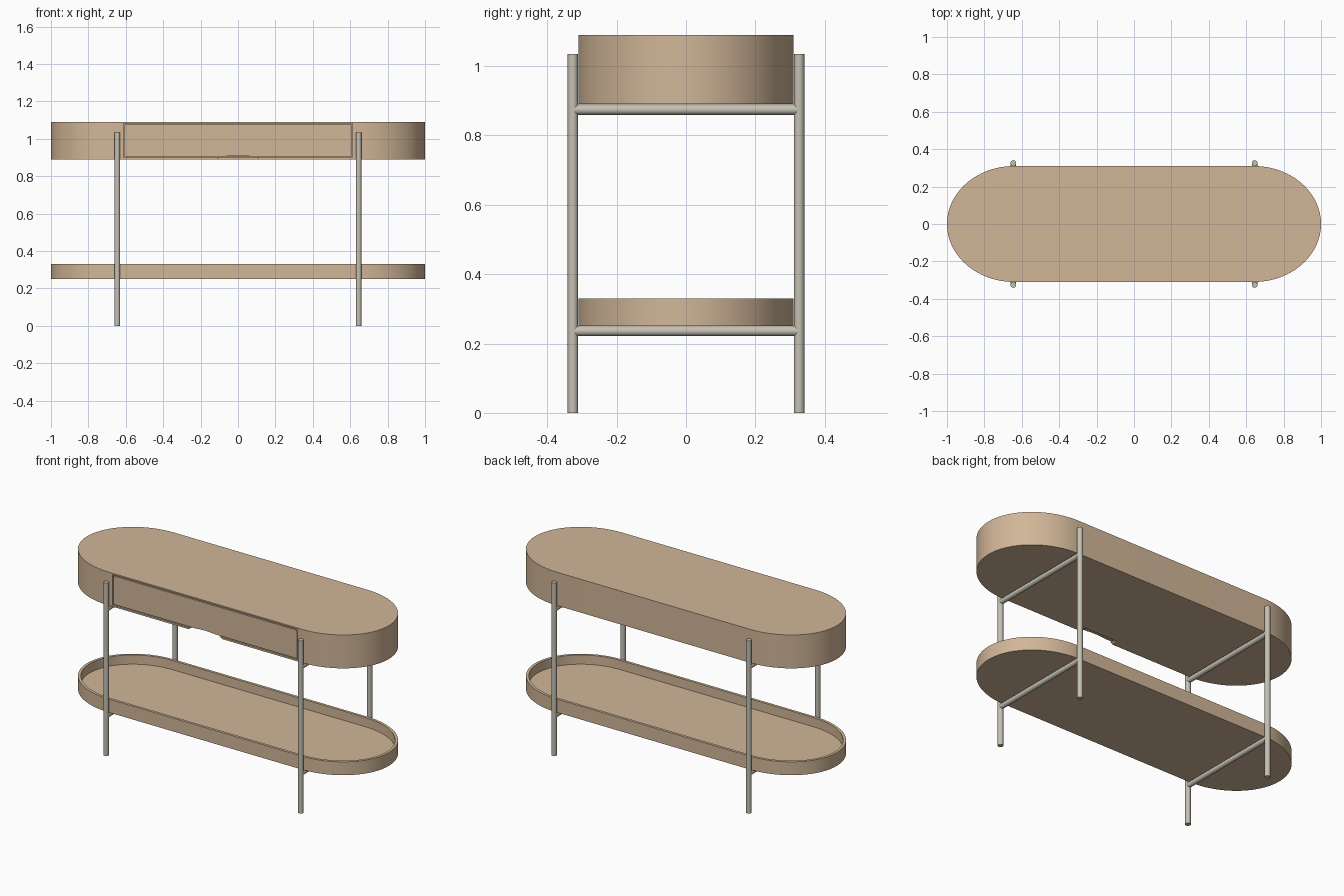
import bpy, bmesh, math

if "Cube" in bpy.data.objects:
    bpy.data.objects.remove(bpy.data.objects["Cube"])


def material(name, rgb):
    m = bpy.data.materials.new(name)
    m.diffuse_color = (*rgb, 1)
    m.use_nodes = True
    m.node_tree.nodes["Principled BSDF"].inputs["Base Color"].default_value = m.diffuse_color
    return m


WOOD = material("light_wood", (0.64, 0.47, 0.315))
METAL = material("warm_grey_metal", (0.56, 0.53, 0.45))


def finish(bm, name, mat):
    bmesh.ops.recalc_face_normals(bm, faces=bm.faces)
    me = bpy.data.meshes.new(name)
    bm.to_mesh(me)
    bm.free()
    ob = bpy.data.objects.new(name, me)
    bpy.context.collection.objects.link(ob)
    me.materials.append(mat)
    return ob


def smooth(ob):
    bpy.ops.object.select_all(action='DESELECT')
    ob.select_set(True)
    bpy.context.view_layer.objects.active = ob
    bpy.ops.object.shade_smooth_by_angle(angle=math.radians(30))


def outline(inset=0.0, n=48):
    """Long oval: straight sides with elliptical ends."""
    pts = []
    for side, start in ((1, -90), (-1, 90)):
        for i in range(n + 1):
            a = math.radians(start + 180 * i / n)
            pts.append((side * 0.64 + (0.36 - inset) * math.cos(a),
                        (0.31 - inset) * math.sin(a)))
    return pts


def oval(name, rings):
    """Loft through (inset, z) rings, capped at both ends."""
    bm = bmesh.new()
    loops = [[bm.verts.new((x, y, z)) for x, y in outline(i)] for i, z in rings]
    for a, b in zip(loops, loops[1:]):
        for k in range(len(a)):
            j = (k + 1) % len(a)
            bm.faces.new((a[k], a[j], b[j], b[k]))
    bm.faces.new(loops[0][::-1])
    bm.faces.new(loops[-1])
    return finish(bm, name, WOOD)


def box(name, lo, hi):
    bm = bmesh.new()
    bmesh.ops.create_cube(bm, size=1)
    for v in bm.verts:
        v.co = [(l + h) / 2 + c * (h - l) for l, h, c in zip(lo, hi, v.co)]
    return finish(bm, name, WOOD)


def rod(name, p, length, along_y=False):
    """Thin round tube centred on p."""
    bpy.ops.mesh.primitive_cylinder_add(
        vertices=24, radius=0.015, depth=length, location=p,
        rotation=(math.pi / 2 if along_y else 0, 0, 0))
    ob = bpy.context.object
    ob.name = name
    ob.data.materials.append(METAL)
    smooth(ob)


def cut(ob, cutter):
    m = ob.modifiers.new("cut", 'BOOLEAN')
    m.operation = 'DIFFERENCE'
    m.solver = 'EXACT'
    m.object = cutter
    bpy.context.view_layer.objects.active = ob
    bpy.ops.object.modifier_apply(modifier=m.name)


# Cabinet body with a drawer opening, and the flush drawer front
body = oval("cabinet_body", [(0, 0.89), (0, 1.09)])
opening = box("opening_cutter", (-0.613, -0.40, 0.90), (0.613, -0.25, 1.082))
drawer = box("drawer_front", (-0.607, -0.31, 0.906), (0.607, -0.252, 1.076))

# Shallow finger pull under the front edge
bpy.ops.mesh.primitive_cylinder_add(vertices=64, radius=1, depth=1,
                                    location=(0, -0.31, 0.89),
                                    rotation=(math.pi / 2, 0, 0))
pull = bpy.context.object
pull.name = "finger_pull_cutter"
pull.scale = (0.11, 0.02, 0.08)
bpy.context.view_layer.update()
cut(body, opening)
cut(body, pull)
cut(drawer, pull)
for c in (opening, pull):
    bpy.data.objects.remove(c)
smooth(body)
smooth(drawer)

# Lower tray with a thin raised rim
tray = oval("lower_tray", [(0, 0.25), (0, 0.33), (0.016, 0.33), (0.016, 0.275)])
smooth(tray)

# Legs and the cross bars carrying body and tray
for sx, side in ((-1, "left"), (1, "right")):
    x = sx * 0.645
    for sy, end in ((-1, "front"), (1, "back")):
        rod(f"{end}_{side}_leg", (x, sy * 0.326, 0.5175), 1.035)
    rod(f"upper_{side}_cross_bar", (x, 0, 0.874), 0.65, True)
    rod(f"lower_{side}_cross_bar", (x, 0, 0.236), 0.65, True)
